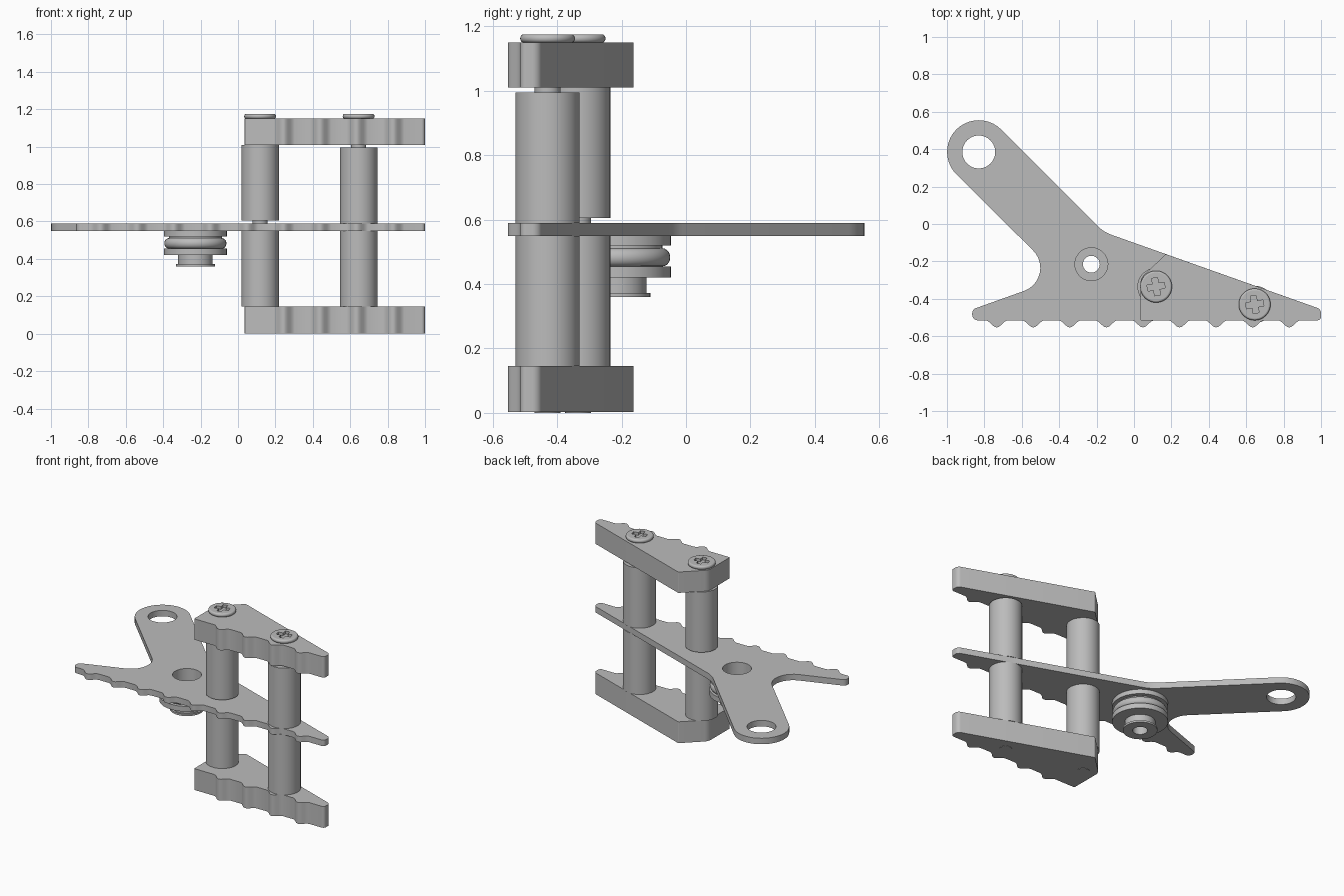
import bpy, bmesh, math
from math import pi, cos, sin
from mathutils import Vector, Matrix

cube = bpy.data.objects.get("Cube")
if cube:
    bpy.data.objects.remove(cube)

GREY = (0.5, 0.5, 0.5, 1)
grey = bpy.data.materials.new("plain grey")
grey.use_nodes = True
grey.diffuse_color = GREY
grey.node_tree.nodes["Principled BSDF"].inputs["Base Color"].default_value = GREY


def finish(name, mesh, angle=35):
    """Link a mesh as a named grey object with sharp edges kept."""
    ob = bpy.data.objects.new(name, mesh)
    bpy.context.scene.collection.objects.link(ob)
    mesh.materials.clear()
    mesh.materials.append(grey)
    bpy.ops.object.select_all(action='DESELECT')
    ob.select_set(True)
    bpy.context.view_layer.objects.active = ob
    bpy.ops.object.shade_smooth_by_angle(angle=math.radians(angle))
    return ob


def rounded(corners, steps=10):
    """Round each (x, y, radius) corner of an open chain's inner points."""
    pts = []
    n = len(corners)
    for i, (x, y, r) in enumerate(corners):
        p = Vector((x, y))
        if r == 0:
            pts.append(p)
            continue
        a = (Vector(corners[i - 1][:2]) - p).normalized()
        b = (Vector(corners[(i + 1) % n][:2]) - p).normalized()
        half = a.angle(b) / 2
        centre = p + (a + b).normalized() * r / sin(half)
        start = p + a * r / math.tan(half) - centre
        end = p + b * r / math.tan(half) - centre
        turn = math.atan2(start.x * end.y - start.y * end.x, start.dot(end))
        for k in range(steps + 1):
            q = centre + Matrix.Rotation(turn * k / steps, 2) @ start
            if not pts or (q - pts[-1]).length > 0.001:
                pts.append(q)
    return pts


def circle(c, r, n=48):
    return [Vector((c[0] + r * cos(2 * pi * k / n), c[1] + r * sin(2 * pi * k / n)))
            for k in range(n)]


def slab(name, loops, z0, z1):
    """Extrude a flat outline, later loops being holes."""
    cu = bpy.data.curves.new(name, 'CURVE')
    cu.dimensions = '2D'
    cu.fill_mode = 'BOTH'
    cu.extrude = (z1 - z0) / 2
    for loop in loops:
        sp = cu.splines.new('POLY')
        sp.points.add(len(loop) - 1)
        for point, v in zip(sp.points, loop):
            point.co = (v[0], v[1], 0, 1)
        sp.use_cyclic_u = True
    tmp = bpy.data.objects.new(name + " outline", cu)
    bpy.context.scene.collection.objects.link(tmp)
    bpy.context.view_layer.update()
    dg = bpy.context.evaluated_depsgraph_get()
    mesh = bpy.data.meshes.new_from_object(tmp.evaluated_get(dg))
    bpy.data.objects.remove(tmp)
    bpy.data.curves.remove(cu)
    mesh.name = name
    bm = bmesh.new()
    bm.from_mesh(mesh)
    bmesh.ops.remove_doubles(bm, verts=bm.verts, dist=0.0002)
    bmesh.ops.recalc_face_normals(bm, faces=bm.faces)
    bmesh.ops.translate(bm, verts=bm.verts, vec=(0, 0, (z0 + z1) / 2))
    bm.to_mesh(mesh)
    bm.free()
    return finish(name, mesh)


def lathe(name, c, profile, closed=False, n=48):
    """Spin an (r, z) profile about a vertical axis through c."""
    bm = bmesh.new()
    vs = [bm.verts.new((r, 0, z)) for r, z in profile]
    es = [bm.edges.new(p) for p in zip(vs, vs[1:])]
    if closed:
        es.append(bm.edges.new((vs[-1], vs[0])))
    bmesh.ops.spin(bm, geom=vs + es, axis=(0, 0, 1), cent=(0, 0, 0),
                   angle=2 * pi, steps=n, use_merge=True)
    bmesh.ops.remove_doubles(bm, verts=bm.verts, dist=0.0002)
    bmesh.ops.recalc_face_normals(bm, faces=bm.faces)
    bmesh.ops.translate(bm, verts=bm.verts, vec=(c[0], c[1], 0))
    mesh = bpy.data.meshes.new(name)
    bm.to_mesh(mesh)
    bm.free()
    return finish(name, mesh)


def rod(name, c, r, z0, z1):
    return lathe(name, c, [(0, z0), (r, z0), (r, z1), (0, z1)])


BASE = -0.515
PITCH = 0.1955


def teeth(count):
    """Rounded bumps along the front edge, running left to right."""
    pts = []
    for i in reversed(range(count)):
        mid = 0.83 - PITCH * i
        for k in range(11):
            t = k / 5 - 1
            pts.append((mid + 0.06 * t, BASE - 0.019 * (1 + cos(pi * t)), 0))
    return pts


tip = [(1, BASE, 0.02), (1, -0.4555, 0.03)]

# Thin centre plate with a ringed arm, a tail and a toothed edge
ring = (-0.83, 0.385)
hub = (-0.228, -0.215)
plate = rounded(teeth(9) + tip + [
    (-0.162, -0.043, 0.2), (-0.83, 0.625, 0.1695), (-1.07, 0.385, 0.1695),
    (-0.392, -0.288, 0.131), (-0.865, -0.457, 0.03), (-0.865, BASE, 0.03)])
slab("centre_plate", [plate, circle(ring, 0.088), circle(hub, 0.088)], 0.55, 0.59)

# Matching thick end blocks
block = rounded(teeth(4) + tip + [
    (0.17, -0.161, 0.01), (0.035, -0.29, 0.06), (0.035, BASE, 0.005)])
slab("lower_block", [block], 0.002, 0.145)
slab("upper_block", [block], 1.01, 1.15)

# Posts, screw shafts and cross-slotted screw heads
POST_R = 0.1
inner, outer = (0.118, -0.335), (0.645, -0.43)
for label, c, z0, z1 in (("inner", inner, 0.605, 1.01), ("outer", outer, 0.59, 0.995)):
    rod(label + "_lower_post", c, POST_R, 0.145, 0.55)
    rod(label + "_upper_post", c, POST_R, z0, z1)
    rod(label + "_screw_shaft", c, 0.04, 0, 1.15)
    rim = [(0.075 + 0.01 * sin(pi * k / 8), 1.1625 - 0.0125 * cos(pi * k / 8))
           for k in range(9)]
    lathe(label + "_screw_rim", c, rim)
    rod(label + "_screw_floor", c, 0.074, 1.15, 1.156)
    cross = []
    for q in range(4):
        turn = Matrix.Rotation(q * pi / 2 + 0.17, 2)
        for p in ((0.016, -0.016), (0.047, -0.016), (0.047, 0.016)):
            cross.append(turn @ Vector(p) + Vector(c))
    slab(label + "_screw_face", [circle(c, 0.075), cross], 1.156, 1.175)

# Grooved wheel with a bulging ring, stepped bore and flanged bush below
bulge = [(0.142 + 0.024 * sin(pi * k / 10), 0.511 - 0.028 * (1 - cos(pi * k / 10)))
         for k in range(11)]
wheel = [(0.088, 0.55), (0.168, 0.55), (0.168, 0.52), (0.142, 0.52)] + bulge + [
    (0.168, 0.455), (0.168, 0.42), (0.092, 0.42), (0.092, 0.373), (0.104, 0.373),
    (0.104, 0.36), (0.045, 0.36), (0.045, 0.42), (0.088, 0.42)]
lathe("wheel_and_bush", hub, wheel, closed=True)
